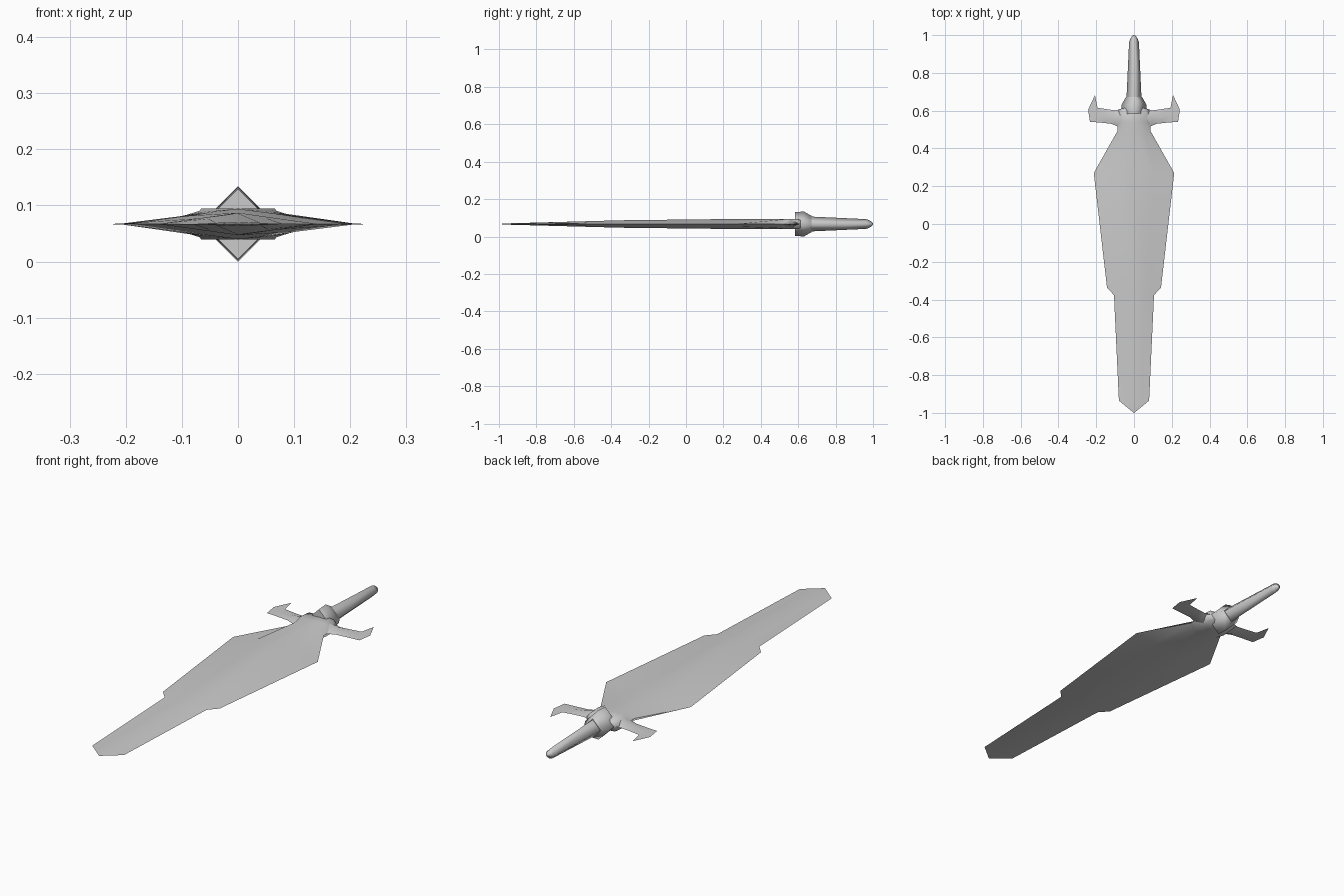
import bpy, bmesh, math

cube = bpy.data.objects.get("Cube")
if cube:
    bpy.data.objects.remove(cube, do_unlink=True)

ZC = 0.067  # height of the sword's flat centre plane

steel = bpy.data.materials.new("grey steel")
steel.use_nodes = True
GREY = (0.6, 0.6, 0.6, 1)
steel.diffuse_color = GREY
steel.node_tree.nodes["Principled BSDF"].inputs["Base Color"].default_value = GREY


def loft(name, rings, angle):
    """Bridge equal-length rings of points, cap both ends, smooth by angle."""
    bm = bmesh.new()
    loops = [[bm.verts.new((x, y, z + ZC)) for x, y, z in r] for r in rings]
    n = len(loops[0])
    for a, b in zip(loops, loops[1:]):
        for i in range(n):
            j = (i + 1) % n
            bm.faces.new((a[i], a[j], b[j], b[i]))
    caps = [bm.faces.new(loops[0]), bm.faces.new(loops[-1])]
    cap_edges = [e for f in caps for e in f.edges]
    bmesh.ops.recalc_face_normals(bm, faces=bm.faces)
    bmesh.ops.split_edges(bm, edges=cap_edges)
    mesh = bpy.data.meshes.new(name)
    bm.to_mesh(mesh)
    bm.free()
    mesh.materials.append(steel)
    ob = bpy.data.objects.new(name, mesh)
    bpy.context.collection.objects.link(ob)
    bpy.ops.object.select_all(action='DESELECT')
    ob.select_set(True)
    bpy.context.view_layer.objects.active = ob
    bpy.ops.object.shade_smooth_by_angle(angle=math.radians(angle))
    return ob


# Blade and neck: y, half width, shoulder x, shoulder height, ridge height
def blade_ring(y, w, s, sz, t):
    return [(w, y, 0), (s, y, sz), (0, y, t), (-s, y, sz),
            (-w, y, 0), (-s, y, -sz), (0, y, -t), (s, y, -sz)]


blade = [
    (-1.0, 0.001, 0.0005, 0.0002, 0.0004),
    (-0.935, 0.08, 0.04, 0.002, 0.004),
    (-0.377, 0.106, 0.053, 0.0095, 0.019),
    (-0.336, 0.143, 0.07, 0.010, 0.020),
    (0.27, 0.213, 0.105, 0.0135, 0.027),
    (0.495, 0.086, 0.058, 0.022, 0.028),
    (0.54, 0.088, 0.065, 0.028, 0.028),
    (0.60, 0.085, 0.062, 0.026, 0.028),
    (0.615, 0.06, 0.045, 0.018, 0.022),
]
loft("blade", [blade_ring(*r) for r in blade], 50)

# Guard wings: front edge point, back edge point, half thickness
wing = [
    ((0.060, 0.505), (0.060, 0.612), 0.026),
    ((0.090, 0.518), (0.095, 0.602), 0.016),
    ((0.122, 0.531), (0.125, 0.605), 0.009),
    ((0.180, 0.537), (0.192, 0.615), 0.002),
    ((0.233, 0.541), (0.194, 0.620), 0.0006),
    ((0.243, 0.605), (0.198, 0.640), 0.0004),
    ((0.208, 0.680), (0.206, 0.678), 0.0002),
]
for side, label in ((1, "left"), (-1, "right")):
    rings = []
    for (fx, fy), (bx, by), t in wing:
        mx, my = side * (fx + bx) / 2, (fy + by) / 2
        rings.append([(side * fx, fy, 0), (mx, my, t),
                      (side * bx, by, 0), (mx, my, -t)])
    loft("guard_wing_" + label, rings, 60)


# Four-sided collar and grip, with ridges up, down and to the sides
def diamond(y, r):
    return [(r, y, 0), (0, y, r), (-r, y, 0), (0, y, -r)]


loft("collar", [diamond(*p) for p in
                ((0.582, 0.063), (0.63, 0.067), (0.672, 0.043))], 100)
loft("grip", [diamond(*p) for p in
              ((0.66, 0.040), (0.965, 0.026), (0.985, 0.017), (1.0, 0.005))], 100)
